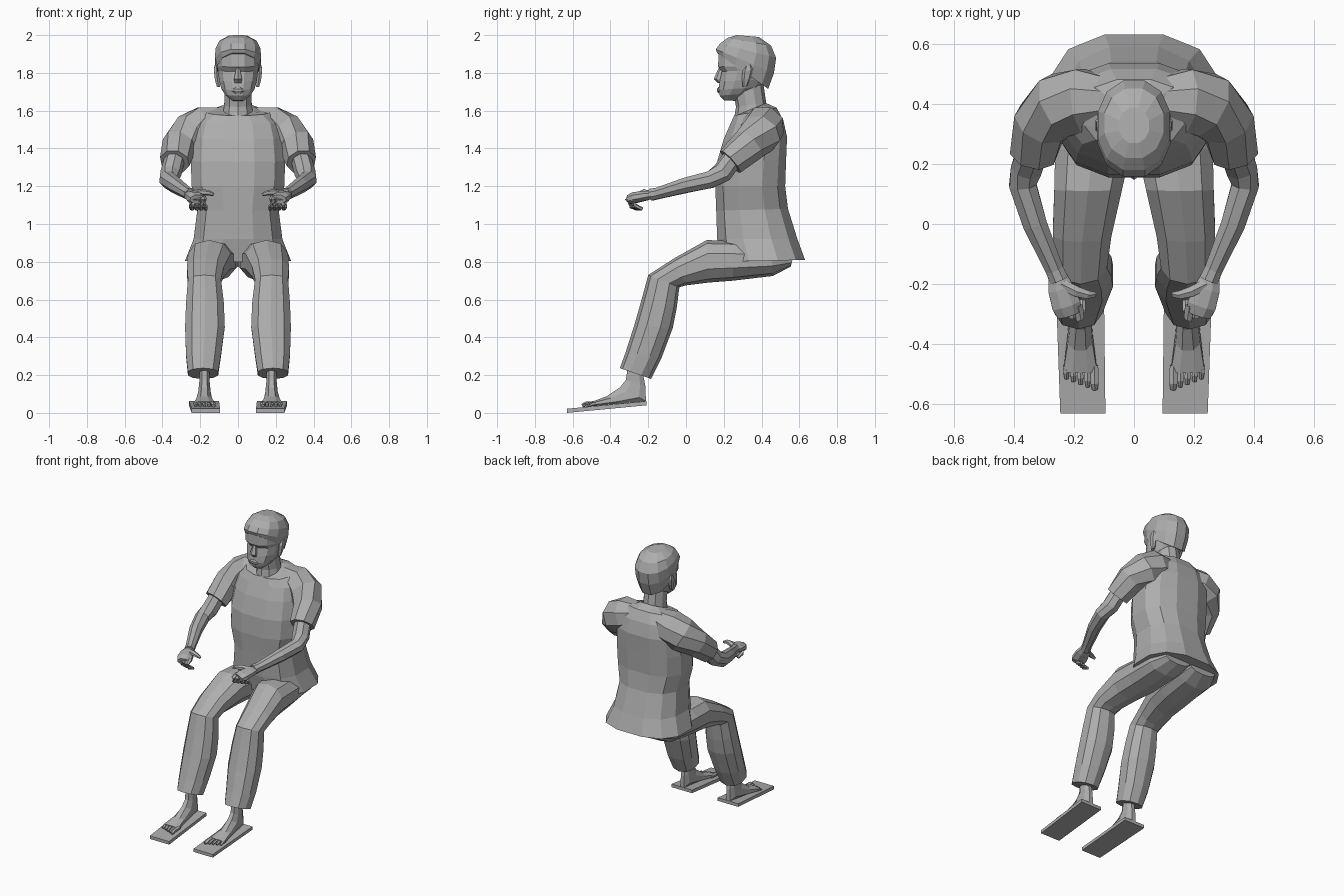
import bpy, bmesh, math
from mathutils import Vector


def mat(name, v):
    m = bpy.data.materials.new(name)
    m.diffuse_color = (v, v, v, 1)
    return m


GREY = mat("plain grey", 0.42)


def finish(name, rings, mirror):
    """Skin a list of vertex rings, cap the ends and optionally mirror across x."""
    bm = bmesh.new()
    loops = [[bm.verts.new(p) for p in r] for r in rings]
    n = len(loops[0])
    for a, b in zip(loops, loops[1:]):
        for i in range(n):
            j = (i + 1) % n
            bm.faces.new((a[i], a[j], b[j], b[i]))
    bm.faces.new(loops[0])
    bm.faces.new(loops[-1])
    bmesh.ops.recalc_face_normals(bm, faces=bm.faces)
    me = bpy.data.meshes.new(name)
    bm.to_mesh(me)
    bm.free()
    me.materials.append(GREY)
    ob = bpy.data.objects.new(name, me)
    bpy.context.collection.objects.link(ob)
    if mirror:
        ob.modifiers.new("mirror", 'MIRROR').use_mirror_merge = False
    return ob


def unit_ring(n, power):
    """Superellipse points scaled to fill -1..1 in both axes."""
    pts = []
    for i in range(n):
        a = 2 * math.pi * (i + 0.5) / n
        c, s = math.cos(a), math.sin(a)
        pts.append((math.copysign(abs(c) ** (2 / power), c),
                    math.copysign(abs(s) ** (2 / power), s)))
    mx, my = max(p[0] for p in pts), max(p[1] for p in pts)
    return [(x / mx, y / my) for x, y in pts]


def loft(name, sections, n=12, power=2.3, mirror=False):
    """Section: x0, x1, then (y, z) of its front edge and of its back edge."""
    rings = []
    for x0, x1, yf, zf, yb, zb in sections:
        rings.append([((x0 + x1) / 2 + u * (x1 - x0) / 2,
                       (yf + yb) / 2 + v * (yf - yb) / 2,
                       (zf + zb) / 2 + v * (zf - zb) / 2)
                      for u, v in unit_ring(n, power)])
    return finish(name, rings, mirror)


def centred(sections):
    return [(-s[0], *s) for s in sections]


def tube(name, path, n=8, flat=1.0, mirror=True):
    """Path point: x, y, z, radius. flat scales the height of the section."""
    pts = [Vector(p[:3]) for p in path]
    rings = []
    for i, p in enumerate(pts):
        t = (pts[min(i + 1, len(pts) - 1)] - pts[max(i - 1, 0)]).normalized()
        side = t.cross(Vector((0, 0, 1))).normalized()
        up = side.cross(t)
        r = path[i][3]
        rings.append([p + side * u * r + up * v * r * flat
                      for u, v in unit_ring(n, 2)])
    return finish(name, rings, mirror)


# Shirt body with flared hem and tilted neckline
loft("shirt", centred([
    (.28, .19, .80, .63, .81),
    (.235, .165, .92, .59, .92),
    (.215, .16, 1.07, .54, 1.08),
    (.245, .155, 1.20, .525, 1.20),
    (.25, .165, 1.33, .53, 1.34),
    (.24, .20, 1.45, .535, 1.46),
    (.22, .235, 1.53, .515, 1.55),
    (.165, .255, 1.575, .48, 1.615),
    (.085, .255, 1.57, .425, 1.64)]), power=2.5)

# Sleeves
tube("sleeve", [(.08, .41, 1.545, .075), (.17, .41, 1.52, .105),
                (.245, .395, 1.48, .105), (.31, .335, 1.42, .088),
                (.335, .235, 1.33, .075)])

# Arms
tube("arm", [(.325, .27, 1.38, .05), (.355, .19, 1.27, .052),
             (.37, .13, 1.235, .045), (.33, 0, 1.205, .04),
             (.265, -.15, 1.162, .03), (.25, -.185, 1.155, .032)])

# Hands
tube("palm", [(.255, -.17, 1.157, .03), (.243, -.215, 1.15, .043),
              (.225, -.27, 1.14, .048), (.215, -.30, 1.13, .04)], flat=.6)
tube("thumb", [(.24, -.20, 1.16, .018), (.19, -.225, 1.168, .017),
               (.155, -.235, 1.165, .014), (.128, -.235, 1.155, .008)], n=6)
for i in range(4):
    x, y = .185 + .024 * i, -.30 + .008 * i
    tube("finger", [(x, y + .03, 1.14, .015), (x - .004, y - .012, 1.125, .014),
                    (x - .01, y + .008, 1.095, .013),
                    (x - .014, y + .045, 1.078, .009)], n=6)

# Trouser legs from hip through knee to cuff
loft("trouser_leg", [
    (.01, .20, .57, .84, .555, .775),
    (.00, .25, .45, .89, .46, .725),
    (.01, .262, .25, .91, .25, .70),
    (.04, .265, .11, .915, .12, .69),
    (.075, .27, -.06, .82, .00, .675),
    (.09, .265, -.20, .73, -.035, .665),
    (.075, .275, -.235, .60, -.05, .55),
    (.07, .28, -.275, .46, -.07, .45),
    (.09, .275, -.32, .32, -.13, .29),
    (.105, .265, -.35, .237, -.185, .18)], n=10, mirror=True)

# Bare feet with toes
loft("foot", [
    (.15, .205, -.305, .27, -.235, .25),
    (.15, .205, -.318, .175, -.215, .14),
    (.145, .21, -.35, .135, -.212, .062),
    (.138, .22, -.42, .088, -.34, .05),
    (.122, .235, -.495, .06, -.49, .036)], n=8, mirror=True)
for i in range(5):
    x, tip = .132 + .0235 * i, -.55 + .009 * i
    r = .013 if i == 0 else .0095
    tube("toe", [(x, -.47, .05, r), (x - .001, tip + .02, .047, r),
                 (x - .002, tip, .038, r * .7)], n=6)

# Sloping foot boards
board = [[(.10, -.21, .04), (.26, -.21, .04), (.26, -.21, .062), (.10, -.21, .062)],
         [(.095, -.63, 0), (.245, -.63, 0), (.245, -.63, .022), (.095, -.63, .022)]]
finish("foot_board", board, True)

# Neck
loft("neck", centred([
    (.085, .25, 1.53, .44, 1.57),
    (.073, .265, 1.62, .425, 1.64),
    (.07, .25, 1.70, .41, 1.74)]), n=10, power=2)

# Head: chin, mouth, cheeks, recessed eyes, brow, crown
loft("head", centred([
    (.032, .20, 1.655, .26, 1.652),
    (.068, .178, 1.68, .33, 1.69),
    (.088, .172, 1.71, .39, 1.725),
    (.10, .178, 1.755, .42, 1.765),
    (.106, .19, 1.808, .435, 1.815),
    (.112, .17, 1.832, .445, 1.84),
    (.11, .172, 1.90, .445, 1.91),
    (.075, .21, 1.96, .41, 1.96)]))

# Cropped hair sitting over the skull
loft("hair", centred([
    (.110, .165, 1.905, .435, 1.715),
    (.121, .158, 1.925, .466, 1.80),
    (.120, .18, 1.955, .477, 1.88),
    (.098, .22, 1.985, .45, 1.945),
    (.05, .27, 2.0, .385, 1.99)]), power=2.2)

# Nose and lips
loft("nose", centred([
    (.009, .172, 1.825, .21, 1.825),
    (.022, .147, 1.768, .21, 1.765),
    (.018, .168, 1.747, .21, 1.745)]), n=6)
loft("lips", centred([
    (.022, .172, 1.692, .20, 1.692),
    (.034, .164, 1.703, .20, 1.703),
    (.030, .163, 1.714, .20, 1.714),
    (.016, .170, 1.724, .20, 1.724)]), n=8)

# Ears
loft("ear", [
    (.095, .112, .30, 1.725, .325, 1.73),
    (.095, .122, .297, 1.76, .345, 1.775),
    (.098, .128, .298, 1.805, .358, 1.82),
    (.10, .124, .315, 1.835, .345, 1.845)], n=6, mirror=True)
